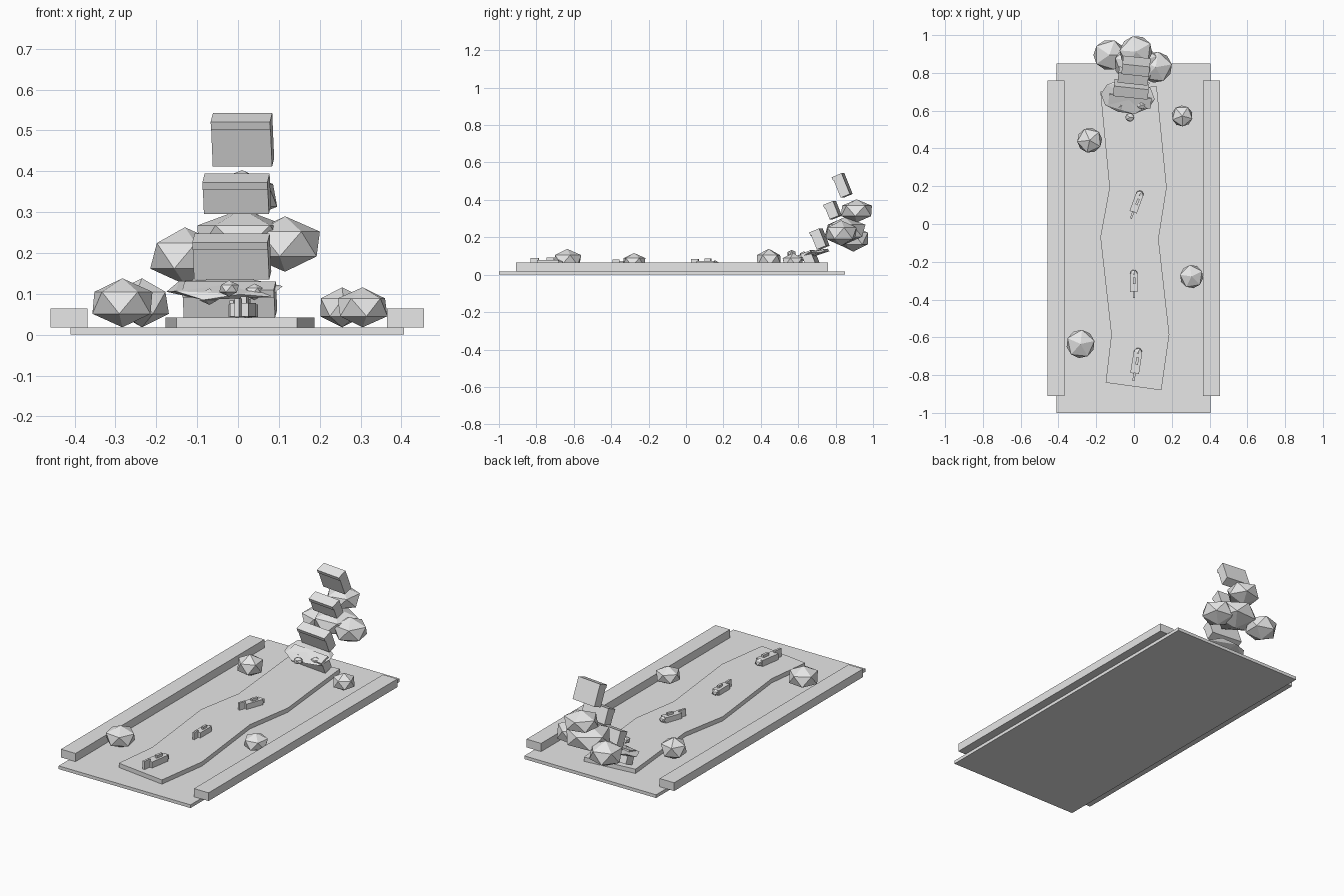
import bpy, bmesh
from math import radians

if "Cube" in bpy.data.objects:
    bpy.data.objects.remove(bpy.data.objects["Cube"])

# The whole model is one plain grey
GREY = bpy.data.materials.new("plain grey")
GREY.diffuse_color = (0.8, 0.8, 0.8, 1)
GREY.use_nodes = True
GREY.node_tree.nodes["Principled BSDF"].inputs["Base Color"].default_value = GREY.diffuse_color


def finish(name, bm, loc=(0, 0, 0), rot=(0, 0, 0), parent=None):
    me = bpy.data.meshes.new(name)
    bm.to_mesh(me)
    bm.free()
    me.materials.append(GREY)
    ob = bpy.data.objects.new(name, me)
    bpy.context.collection.objects.link(ob)
    ob.location = loc
    ob.rotation_euler = [radians(a) for a in rot]
    ob.parent = parent
    return ob


def box(name, loc, size, rot=(0, 0, 0), parent=None):
    bm = bmesh.new()
    bmesh.ops.create_cube(bm, size=1)
    bmesh.ops.scale(bm, vec=size, verts=bm.verts)
    return finish(name, bm, loc, rot, parent)


def ball(name, loc, radii, rot=(0, 0, 0), parent=None):
    """Twenty-sided faceted boulder."""
    bm = bmesh.new()
    bmesh.ops.create_icosphere(bm, subdivisions=1, radius=1)
    bmesh.ops.scale(bm, vec=radii, verts=bm.verts)
    return finish(name, bm, loc, rot, parent)


# Ground slab and the two raised banks
box("ground", (-0.002, -0.075, 0.009), (0.816, 1.85, 0.018))
for side, x in (("left", -0.414), ("right", 0.41)):
    box(side + "_bank", (x, -0.075, 0.041), (0.09, 1.67, 0.046))

# Winding river: left and right shore points, extruded downward
left = [(-0.15, -0.84), (-0.12, -0.585), (-0.178, -0.07), (-0.13, 0.193), (-0.178, 0.70)]
right = [(0.145, -0.88), (0.187, -0.585), (0.13, -0.08), (0.173, 0.193), (0.12, 0.73)]
bm = bmesh.new()
lv = [bm.verts.new((x, y, 0.042)) for x, y in left]
rv = [bm.verts.new((x, y, 0.042)) for x, y in right]
for i in range(len(lv) - 1):
    bm.faces.new((lv[i], rv[i], rv[i + 1], lv[i + 1]))
ext = bmesh.ops.extrude_face_region(bm, geom=bm.faces[:])
for v in ext["geom"]:
    if isinstance(v, bmesh.types.BMVert):
        v.co.z = 0.017
bmesh.ops.recalc_face_normals(bm, faces=bm.faces)
finish("river", bm)

# Leaning waterfall blocks, each with a foam lip along the top of its front
for i, (x, y, z, w, h) in enumerate((
        (-0.02, 0.665, 0.086, 0.225, 0.075),
        (-0.015, 0.715, 0.191, 0.185, 0.10),
        (-0.003, 0.785, 0.345, 0.16, 0.085),
        (0.011, 0.837, 0.477, 0.146, 0.12))):
    fall = box(f"waterfall_block_{i + 1}", (x, y, z), (w, 0.053, h), (22, 0, -6))
    box(f"foam_lip_{i + 1}", (0, -0.0265, h / 2 - 0.01), (w, 0.009, 0.02), parent=fall)

# Tilted splash disc and foam balls at the foot of the fall
ball("splash_disc", (-0.033, 0.675, 0.112), (0.16, 0.105, 0.016), (13, 0, -5))
for i, (x, y, z) in enumerate(((-0.07, 0.625, 0.093), (-0.022, 0.565, 0.113), (0.04, 0.63, 0.105))):
    ball(f"foam_ball_{i + 1}", (x, y, z), (0.027, 0.025, 0.02))

# Boulder cluster behind the waterfall
for i, (x, y, z, r, h, turn) in enumerate((
        (-0.13, 0.895, 0.193, 0.095, 0.07, 0),
        (0.115, 0.83, 0.222, 0.097, 0.068, 10),
        (0.01, 0.85, 0.235, 0.128, 0.073, 20),
        (0.01, 0.912, 0.341, 0.098, 0.062, 30))):
    ball(f"cliff_rock_{i + 1}", (x, y, z), (r, r * 0.95, h), (0, 0, turn))

# Rocks along the shore
for i, (x, y, r, h) in enumerate((
        (-0.283, -0.635, 0.084, 0.060), (0.305, -0.278, 0.069, 0.049),
        (-0.235, 0.443, 0.074, 0.060), (0.255, 0.572, 0.062, 0.049))):
    ball(f"shore_rock_{i + 1}", (x, y, 0.018 + h), (r, r, h), (0, 0, 12 + 15 * i))

# Three fish swimming upstream: body, head, back fin, tail fin
for i, (x, y, s, turn) in enumerate(((0.012, -0.735, 1.0, -9), (-0.001, -0.31, 0.85, 0), (0.013, 0.11, 0.88, -20))):
    body = box(f"fish_body_{i + 1}", (x, y, 0.042 + 0.019 * s), (0.046, 0.115, 0.034), (0, 0, turn))
    body.scale = (s, s, s)
    ball(f"fish_head_{i + 1}", (0, 0.055, 0), (0.026, 0.028, 0.021), parent=body)
    box(f"fish_back_fin_{i + 1}", (0.003, 0.01, 0.024), (0.014, 0.04, 0.016), parent=body)
    box(f"fish_tail_{i + 1}", (0, -0.075, 0.005), (0.012, 0.045, 0.046), parent=body)
